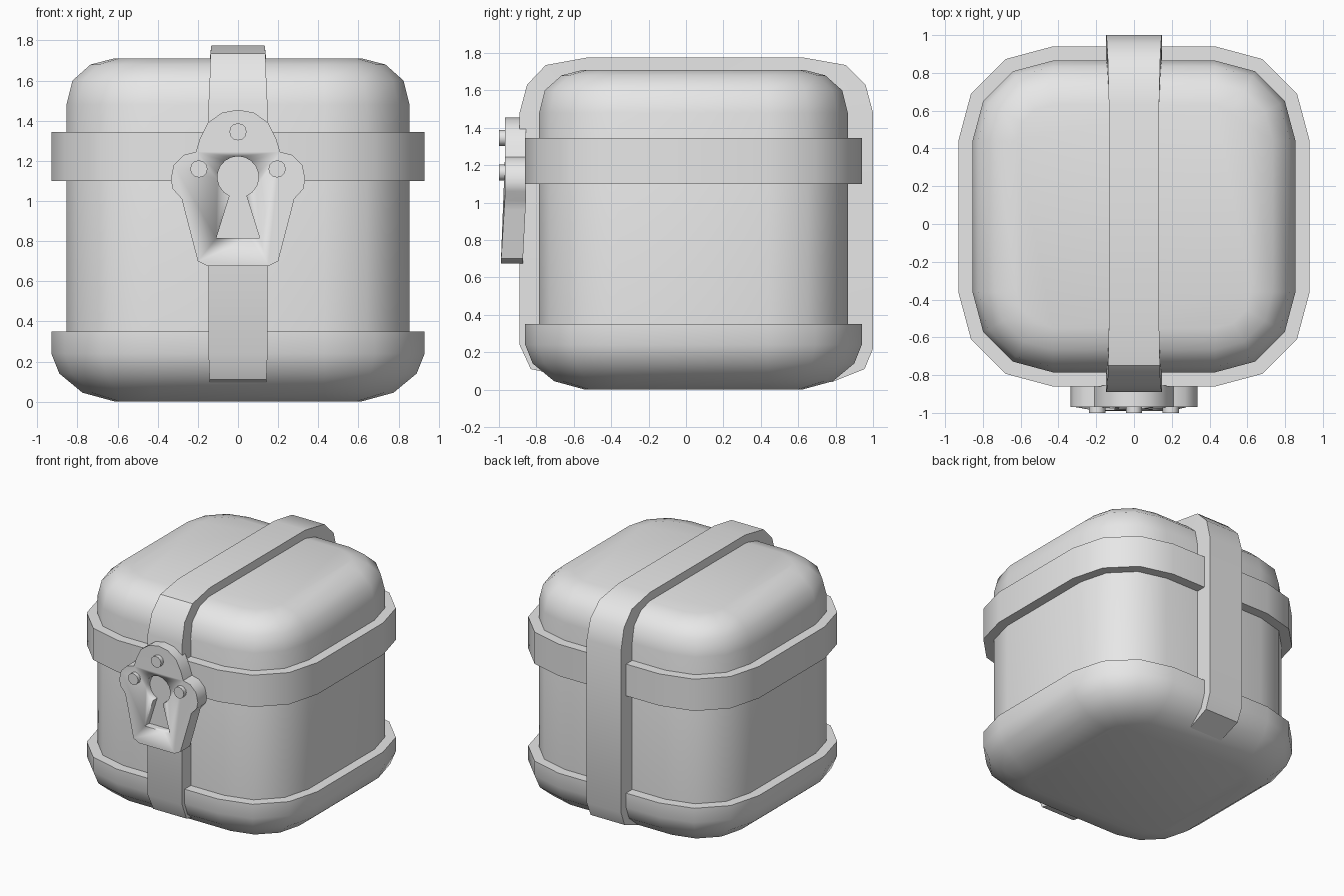
import bpy, bmesh, math

if "Cube" in bpy.data.objects:
    bpy.data.objects.remove(bpy.data.objects["Cube"])

grey = bpy.data.materials.new("plain grey")
grey.diffuse_color = (0.8, 0.8, 0.8, 1)
grey.use_nodes = True
grey.node_tree.nodes["Principled BSDF"].inputs["Base Color"].default_value = grey.diffuse_color
CY = 0.04  # depth centre of the chest


def finish(name, bm, angle=35):
    bmesh.ops.recalc_face_normals(bm, faces=bm.faces)
    me = bpy.data.meshes.new(name)
    bm.to_mesh(me)
    bm.free()
    ob = bpy.data.objects.new(name, me)
    bpy.context.collection.objects.link(ob)
    me.materials.append(grey)
    bpy.ops.object.select_all(action='DESELECT')
    bpy.context.view_layer.objects.active = ob
    ob.select_set(True)
    bpy.ops.object.shade_smooth_by_angle(angle=math.radians(angle))
    return ob


def rounded_loop(bm, r, z):
    """Rounded rectangle with three facets per corner."""
    loop = []
    for i, (sx, sy) in enumerate([(1, 1), (-1, 1), (-1, -1), (1, -1)]):
        for k in range(4):
            a = math.radians(90 * i + 30 * k)
            loop.append(bm.verts.new((sx * 0.43 + r * math.cos(a),
                                      CY + sy * 0.40 + r * math.sin(a), z)))
    return loop


def bridge(bm, a, b):
    n = len(a)
    for i in range(n):
        j = (i + 1) % n
        bm.faces.new((a[i], a[j], b[j], b[i]))


def loft(name, profile, ring=False):
    bm = bmesh.new()
    loops = [rounded_loop(bm, r, z) for r, z in profile]
    for a, b in zip(loops, loops[1:]):
        bridge(bm, a, b)
    if ring:
        bridge(bm, loops[-1], loops[0])
    else:
        bm.faces.new(loops[0])
        bm.faces.new(loops[-1])
    return finish(name, bm)


def prism(name, pts, front, back):
    """Extrude an (x, z) outline between two depths, each a function of z."""
    bm = bmesh.new()
    a = [bm.verts.new((x, front(z), z)) for x, z in pts]
    b = [bm.verts.new((x, back(z), z)) for x, z in pts]
    bridge(bm, a, b)
    bm.faces.new(a)
    bm.faces.new(b)
    return finish(name, bm)


# Chest body with the wide base tray and domed lid
loft("chest_body", [(0.18, 0), (0.345, 0.045), (0.46, 0.14), (0.5, 0.24),
                    (0.5, 0.35), (0.425, 0.35), (0.425, 1.48), (0.395, 1.6),
                    (0.305, 1.68), (0.19, 1.71)])

# Band around the lid seam
loft("lid_band", [(0.39, 1.10), (0.5, 1.10), (0.5, 1.345), (0.39, 1.345)], ring=True)

# Strap over the top: outer y, z, inner y, z, half width
path = [(-0.53, 0.045, -0.53, 0.12, 0.14), (-0.83, 0.11, -0.75, 0.16, 0.142),
        (-0.89, 0.24, -0.76, 0.26, 0.147), (-0.89, 1.48, -0.76, 1.46, 0.147),
        (-0.85, 1.63, -0.73, 1.57, 0.14), (-0.75, 1.735, -0.66, 1.64, 0.137),
        (-0.53, 1.775, -0.53, 1.67, 0.133), (0.63, 1.775, 0.63, 1.67, 0.133),
        (0.855, 1.735, 0.74, 1.64, 0.138), (0.96, 1.63, 0.81, 1.57, 0.143),
        (1.0, 1.48, 0.84, 1.46, 0.147), (1.0, 0.22, 0.84, 0.26, 0.147),
        (0.955, 0.11, 0.83, 0.16, 0.144), (0.78, 0.04, 0.70, 0.12, 0.14)]
bm = bmesh.new()
sections = [[bm.verts.new(c) for c in ((-w, y, z), (w, y, z), (w, v, u), (-w, v, u))]
            for y, z, v, u, w in path]
for a, b in zip(sections, sections[1:]):
    bridge(bm, a, b)
bm.faces.new(sections[0])
bm.faces.new(sections[-1])
finish("strap", bm)

# Lock plate, leaning slightly forward at its foot
half = [(0.08, 1.44), (0.15, 1.39), (0.19, 1.31), (0.21, 1.245), (0.27, 1.23),
        (0.32, 1.18), (0.335, 1.11), (0.325, 1.06), (0.28, 1.01), (0.268, 0.96),
        (0.2, 0.70), (0.15, 0.675)]
outline = [(0, 1.455)] + half + [(-x, z) for x, z in reversed(half)]
plate = prism("lock_plate", outline, lambda z: -0.968 - 0.062 * max(0, 1.03 - z),
              lambda z: -0.855 - 0.05 * max(0, 1.03 - z))

# Keyhole recess: round top and flared foot
hole = [(0.103 * math.cos(a), 1.12 + 0.103 * math.sin(a))
        for a in (math.radians(-66 + 312 * i / 16) for i in range(17))]
hole += [(-0.108, 0.815), (0.108, 0.815)]
cutter = prism("keyhole_cutter", hole, lambda z: -1.1, lambda z: -0.925)
cutter.hide_render = True
mod = plate.modifiers.new("keyhole", 'BOOLEAN')
mod.object = cutter
mod.operation = 'DIFFERENCE'
mod.solver = 'EXACT'
bpy.context.view_layer.objects.active = plate
bpy.ops.object.modifier_apply(modifier=mod.name)
bpy.data.objects.remove(cutter)

# Rivets on the lock plate
for name, x, z in (("rivet_top", 0, 1.345), ("rivet_left", -0.195, 1.16),
                   ("rivet_right", 0.195, 1.16)):
    circle = [(x + 0.043 * math.cos(i * math.pi / 6), z + 0.043 * math.sin(i * math.pi / 6))
              for i in range(12)]
    prism(name, circle, lambda z: -1.0, lambda z: -0.95)
